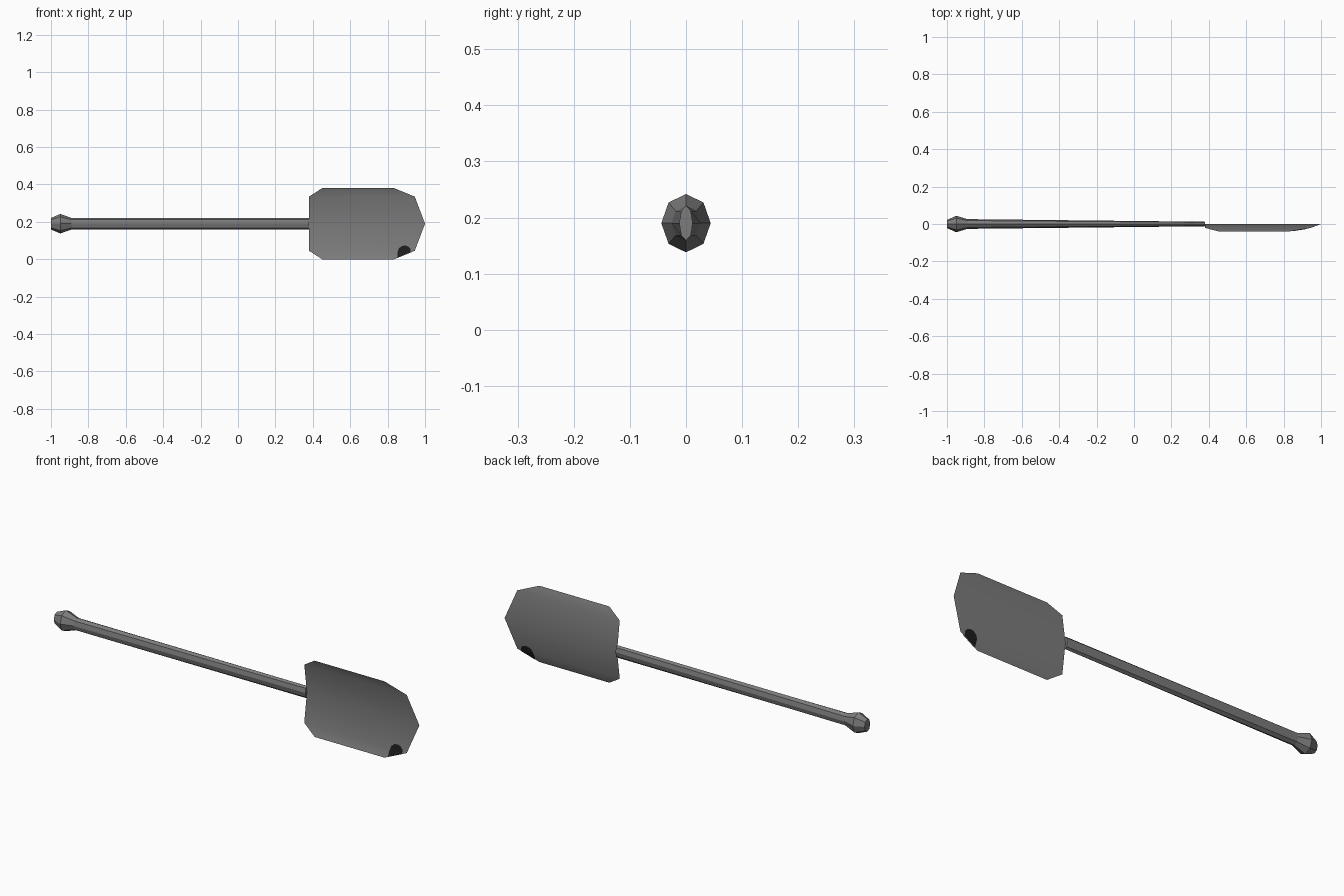
import bpy, bmesh, math

if "Cube" in bpy.data.objects:
    bpy.data.objects.remove(bpy.data.objects["Cube"])

ZC = 0.19  # height of the shaft axis


def material(name, value):
    m = bpy.data.materials.new(name)
    m.diffuse_color = (value, value, value, 1)
    m.use_nodes = True
    m.node_tree.nodes["Principled BSDF"].inputs["Base Color"].default_value = m.diffuse_color
    return m


def finish(bm, name, mat, smooth=False):
    me = bpy.data.meshes.new(name)
    for f in bm.faces:
        f.smooth = smooth
    bm.to_mesh(me)
    bm.free()
    me.materials.append(mat)
    ob = bpy.data.objects.new(name, me)
    bpy.context.collection.objects.link(ob)
    return ob


def dish(z):
    """Blade depth: the edges curl toward the front."""
    d = abs(z - ZC)
    return -0.021 * d / 0.145 if d < 0.145 else -0.021 - 0.018 * (d - 0.145) / 0.045


def dished_sheet(name, outline, mat, offset=0.0, smooth=True):
    bm = bmesh.new()
    bm.faces.new([bm.verts.new((x, 0, z)) for x, z in outline])
    for z in (0.045, ZC, 0.335):
        bmesh.ops.bisect_plane(bm, geom=bm.verts[:] + bm.edges[:] + bm.faces[:],
                               plane_co=(0, 0, z), plane_no=(0, 0, 1), dist=1e-5)
    for v in bm.verts:
        v.co.y = dish(v.co.z) + offset
    return finish(bm, name, mat, smooth)


steel = material("dark grey metal", 0.2)
black = material("black mark", 0.012)

# Shaft with a swollen grip: eight-sided rings (x, half depth, half height)
rings = [(-1.0, 0.022, 0.031), (-0.95, 0.044, 0.052),
         (-0.89, 0.026, 0.031), (0.38, 0.012, 0.031)]
bm = bmesh.new()
loops = []
for x, ry, rz in rings:
    loops.append([bm.verts.new((x, ry * math.cos(i * math.pi / 4),
                                ZC + rz * math.sin(i * math.pi / 4))) for i in range(8)])
for a, b in zip(loops, loops[1:]):
    for i in range(8):
        j = (i + 1) % 8
        bm.faces.new((a[i], a[j], b[j], b[i]))
bm.faces.new(loops[0])
bm.faces.new(loops[-1])
bmesh.ops.recalc_face_normals(bm, faces=bm.faces[:])
finish(bm, "shaft", steel)

# Blade: thin dished sheet, outline mirrored about the axis
half = [(0.38, 0.045), (0.45, 0.0), (0.835, 0.0), (0.945, 0.045)]
outline = half + [(1.0, ZC)] + [(x, 2 * ZC - z) for x, z in reversed(half)]
dished_sheet("blade", outline, steel)

# Black mark by the lower edge, shown on both sides of the blade
mark = [(0.853, 0.0075), (0.922, 0.036), (0.922, 0.056), (0.911, 0.068),
        (0.895, 0.074), (0.876, 0.071), (0.86, 0.058), (0.853, 0.038)]
for side, off in (("front", -0.002), ("back", 0.002)):
    dished_sheet("blade_mark_" + side, mark, black, off)
